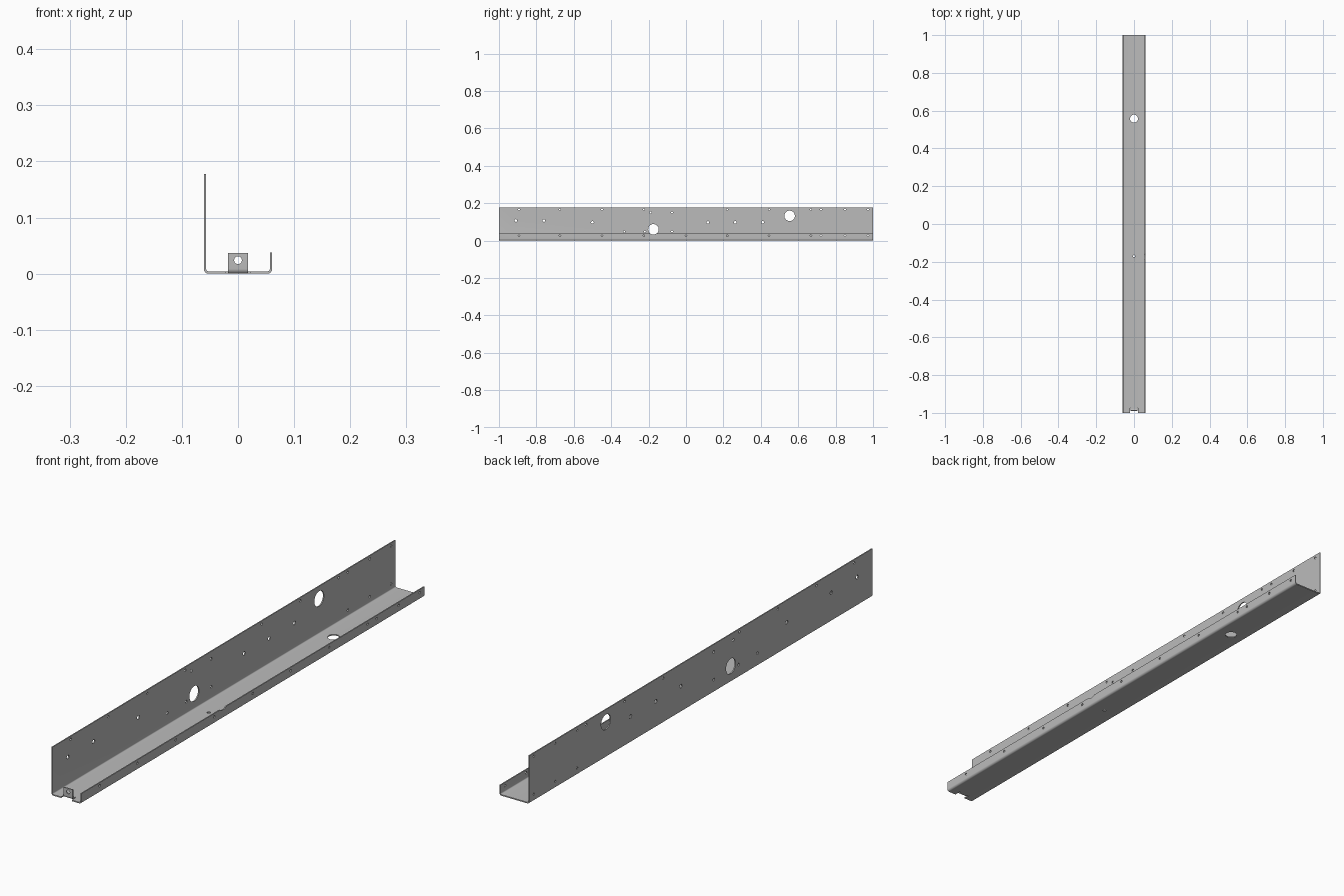
import bpy, bmesh, math
from mathutils import Matrix, Vector

cube = bpy.data.objects.get("Cube")
if cube:
    bpy.data.objects.remove(cube, do_unlink=True)

steel = bpy.data.materials.new("grey steel")
steel.use_nodes = True
colour = (0.5, 0.5, 0.5, 1)
steel.diffuse_color = colour
steel.node_tree.nodes["Principled BSDF"].inputs["Base Color"].default_value = colour

X, WALL_H, LIP_H, T, R = 0.061, 0.178, 0.038, 0.0042, 0.0085
AXES = {"X": Matrix.Rotation(math.pi / 2, 4, "Y"),
        "Y": Matrix.Rotation(math.pi / 2, 4, "X"),
        "Z": Matrix.Identity(4)}


def finish(bm, name):
    bmesh.ops.recalc_face_normals(bm, faces=bm.faces[:])
    mesh = bpy.data.meshes.new(name)
    bm.to_mesh(mesh)
    bm.free()
    mesh.materials.append(steel)
    ob = bpy.data.objects.new(name, mesh)
    bpy.context.collection.objects.link(ob)
    return ob


def arc(cx, cy, r, a0, a1, n=6):
    return [(cx + r * math.cos(math.radians(a0 + (a1 - a0) * i / n)),
             cy + r * math.sin(math.radians(a0 + (a1 - a0) * i / n))) for i in range(n + 1)]


def extrude(points, start, direction, name):
    """Extrude a closed outline; start maps a 2D point to 3D."""
    bm = bmesh.new()
    face = bm.faces.new([bm.verts.new(start(*p)) for p in points])
    new = bmesh.ops.extrude_face_region(bm, geom=[face])["geom"]
    bmesh.ops.translate(bm, vec=Vector(direction),
                        verts=[v for v in new if isinstance(v, bmesh.types.BMVert)])
    return finish(bm, name)


def hole(bm, axis, centre, r, depth):
    bmesh.ops.create_cone(bm, cap_ends=True, segments=32 if r > 0.015 else 16,
                          radius1=r, radius2=r, depth=depth,
                          matrix=Matrix.Translation(centre) @ AXES[axis])


def box(bm, centre, size):
    bmesh.ops.create_cube(bm, size=1, matrix=Matrix.Translation(centre) @ Matrix.Diagonal((*size, 1)))


def cut(ob, bm):
    cutter = finish(bm, ob.name + "_cutter")
    cutter.hide_render = True
    mod = ob.modifiers.new("holes", "BOOLEAN")
    mod.operation, mod.solver, mod.object = "DIFFERENCE", "EXACT", cutter
    bpy.context.view_layer.objects.active = ob
    bpy.ops.object.modifier_apply(modifier=mod.name)
    bpy.data.objects.remove(cutter, do_unlink=True)


def smooth(ob):
    bpy.ops.object.select_all(action="DESELECT")
    ob.select_set(True)
    bpy.context.view_layer.objects.active = ob
    bpy.ops.object.shade_smooth_by_angle(angle=math.radians(30))


# Folded channel: tall wall, floor and short lip
r = R - T
outline = ([(-X, WALL_H)] + arc(-X + R, R, R, 180, 270) + arc(X - R, R, R, 270, 360)
           + [(X, LIP_H), (X - T, LIP_H)]
           + arc(X - R, R, r, 360, 270) + arc(-X + R, R, r, 270, 180) + [(-X + T, WALL_H)])
channel = extrude(outline, lambda x, z: (x, -1, z), (0, 2, 0), "folded_channel")

bm = bmesh.new()
# Small fixing holes along the wall's top edge, its lower edge and the lip
top_row = [-0.893, -0.674, -0.449, -0.225, 0.22, 0.444, 0.668, 0.722, 0.85, 0.973]
for y in top_row:
    hole(bm, "X", (-X, y, 0.166), 0.0045, 0.03)
for y in top_row + [0.0]:
    hole(bm, "X", (X, y, 0.026), 0.0045, 0.03)
for y in (0.722, 0.85, 0.973):
    hole(bm, "X", (-X, y, 0.026), 0.0045, 0.03)
for y, z in [(-0.19, 0.15), (-0.075, 0.15), (-0.33, 0.048), (-0.22, 0.048), (-0.075, 0.048)]:
    hole(bm, "X", (-X, y, z), 0.005, 0.03)
# Middle row of holes
for y, z in [(-0.91, 0.107), (-0.76, 0.107), (-0.5, 0.097), (0.117, 0.097), (0.263, 0.097), (0.41, 0.097)]:
    hole(bm, "X", (-X, y, z), 0.007, 0.03)
# Large cable holes; the lower one also notches the lip
hole(bm, "X", (0, -0.174, 0.06), 0.028, 0.3)
hole(bm, "X", (-X, 0.554, 0.132), 0.028, 0.03)
# Floor holes and the front slot for the tab
hole(bm, "Z", (0, 0.558, 0), 0.021, 0.04)
hole(bm, "Z", (0, -0.17, 0), 0.006, 0.04)
box(bm, (0, -1, 0), (0.044, 0.05, 0.03))
cut(channel, bm)
smooth(channel)

# Bent-up front tab with a screw hole
Y0, Y1 = -0.99, -0.975
side = ([(Y1, 0)] + arc(Y0 + R, R, R, 270, 180) + [(Y0, LIP_H - 0.001), (Y0 + T, LIP_H - 0.001)]
        + arc(Y0 + R, R, r, 180, 270) + [(Y1, T)])
tab = extrude(side, lambda y, z: (-0.018, y, z), (0.036, 0, 0), "front_tab")
bm = bmesh.new()
hole(bm, "Y", (0, Y0, 0.024), 0.007, 0.03)
cut(tab, bm)
smooth(tab)
